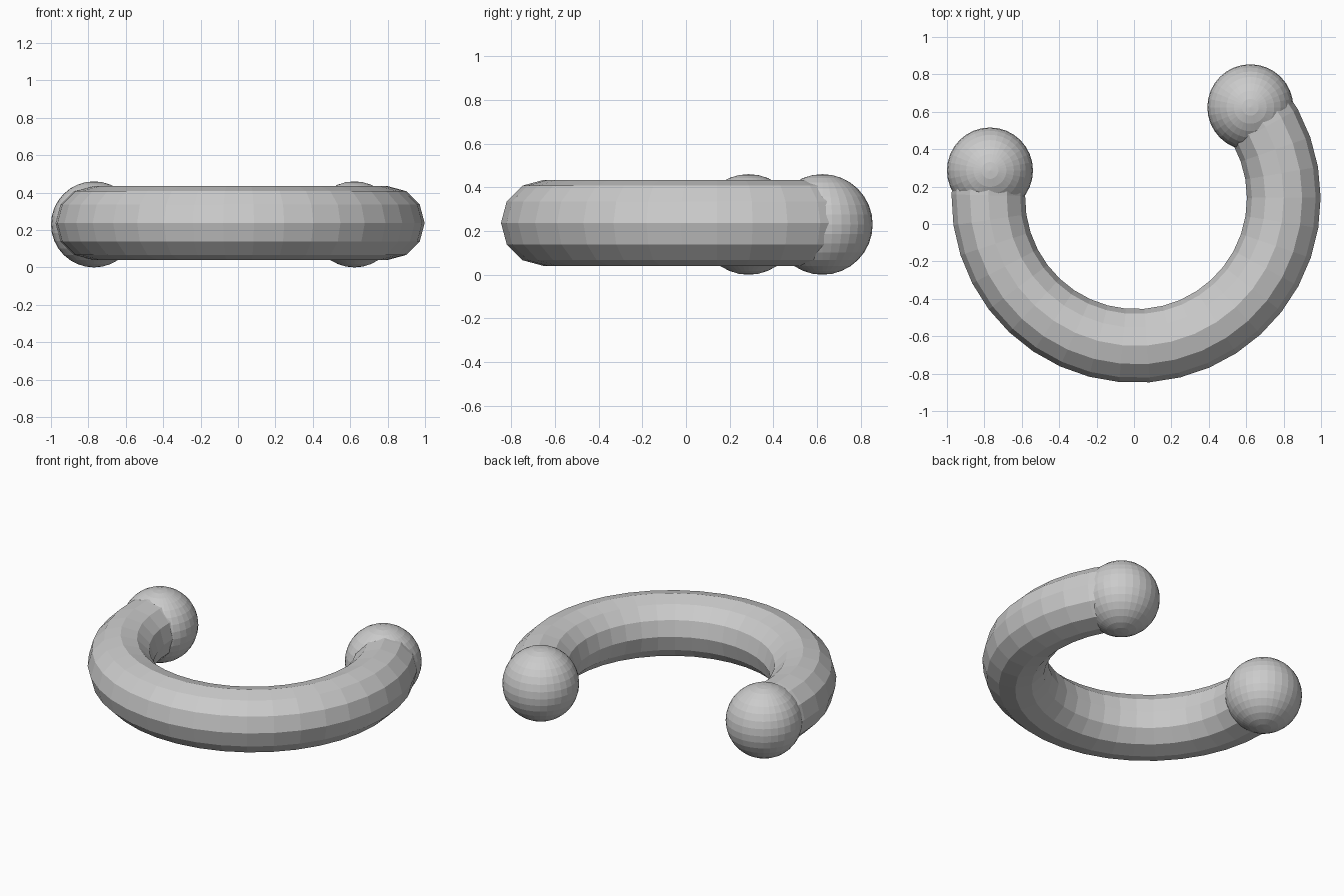
import bpy, bmesh
from math import radians, sin, cos, tau
from mathutils import Vector, Matrix

if "Cube" in bpy.data.objects:
    bpy.data.objects.remove(bpy.data.objects["Cube"])

CENTER = Vector((0.011, 0.138, 0.237))
RING_R, TUBE_R = 0.79, 0.197
START, END = 169.3, 398.4      # degrees, swept through the front
SIDES, STEPS = 12, 24


def finish(name, bm):
    bmesh.ops.recalc_face_normals(bm, faces=bm.faces)
    mesh = bpy.data.meshes.new(name)
    bm.to_mesh(mesh)
    bm.free()
    obj = bpy.data.objects.new(name, mesh)
    bpy.context.collection.objects.link(obj)
    return obj


# Open ring: twelve-sided tube swept along an arc, ends capped inside the balls
bm = bmesh.new()
loops = []
for i in range(STEPS + 1):
    a = radians(START + (END - START) * i / STEPS)
    out = Vector((cos(a), sin(a), 0))
    loop = []
    for k in range(SIDES):
        t = tau * k / SIDES
        p = CENTER + out * (RING_R + TUBE_R * cos(t))
        p.z += TUBE_R * sin(t)
        loop.append(bm.verts.new(p))
    loops.append(loop)
for l0, l1 in zip(loops, loops[1:]):
    for k in range(SIDES):
        j = (k + 1) % SIDES
        bm.faces.new((l0[k], l0[j], l1[j], l1[k]))
bm.faces.new(loops[0])
bm.faces.new(loops[-1])
finish("open_ring", bm)

# End balls
for name, x, y in (("left_ball", -0.77, 0.286), ("right_ball", 0.622, 0.624)):
    bm = bmesh.new()
    bmesh.ops.create_uvsphere(bm, u_segments=32, v_segments=16, radius=0.23,
                              matrix=Matrix.Translation((x, y, 0.23)))
    finish(name, bm)
